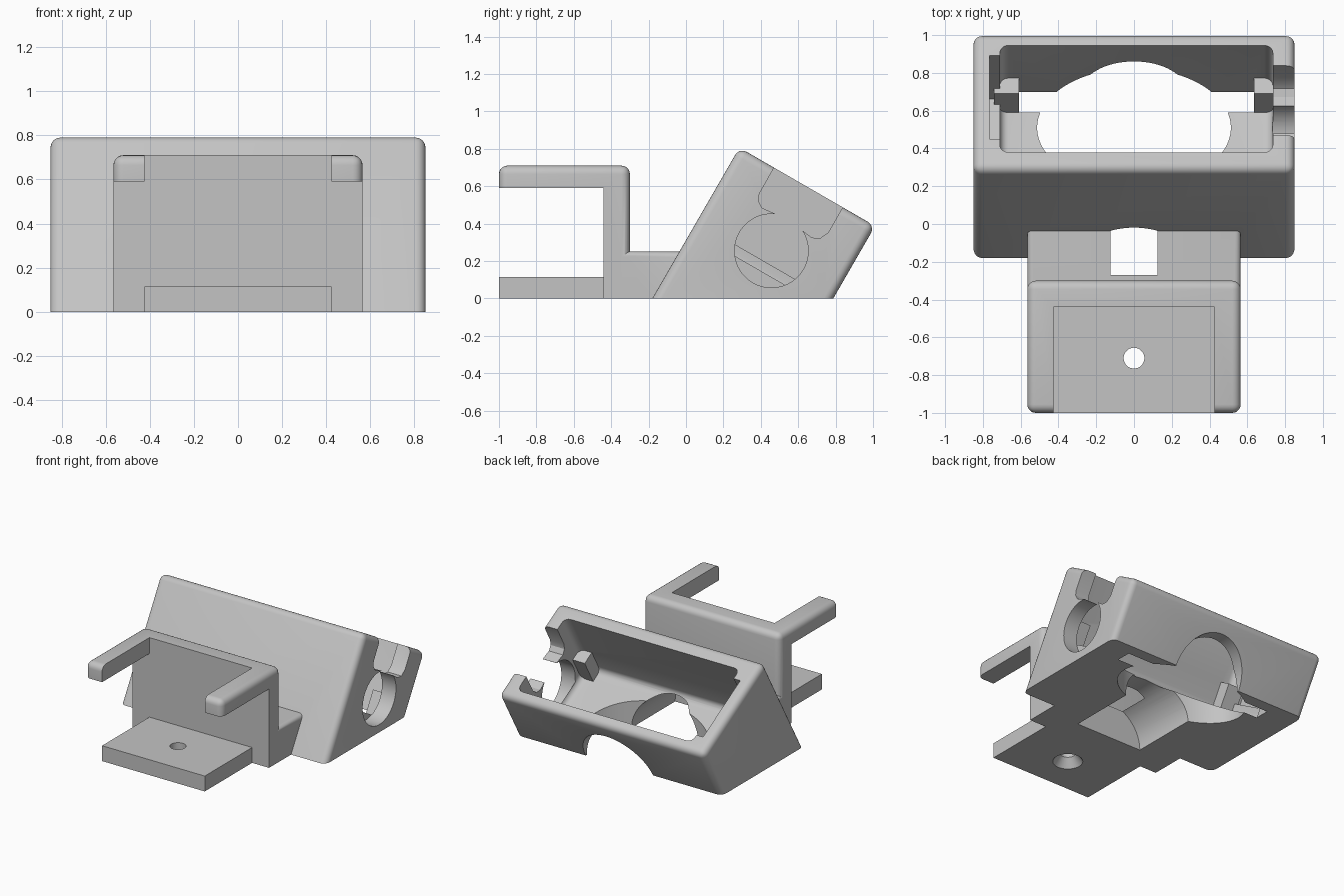
import bpy, bmesh, math
from mathutils import Matrix, Vector

if "Cube" in bpy.data.objects:
    bpy.data.objects.remove(bpy.data.objects["Cube"], do_unlink=True)

TILT = Matrix.Rotation(math.radians(-30), 4, 'X')
FLAT = Matrix.Identity(4)

grey = bpy.data.materials.new("light_grey")
grey.use_nodes = True
grey.diffuse_color = (0.55, 0.55, 0.55, 1)
grey.node_tree.nodes["Principled BSDF"].inputs["Base Color"].default_value = grey.diffuse_color


def finish(name, bm, matrix):
    bmesh.ops.transform(bm, matrix=matrix, verts=bm.verts)
    bmesh.ops.recalc_face_normals(bm, faces=bm.faces)
    mesh = bpy.data.meshes.new(name)
    bm.to_mesh(mesh)
    bm.free()
    mesh.materials.append(grey)
    obj = bpy.data.objects.new(name, mesh)
    bpy.context.scene.collection.objects.link(obj)
    return obj


def box(name, xs, ys, zs, matrix=FLAT, radius=0):
    bm = bmesh.new()
    bmesh.ops.create_cube(bm, size=1)
    for v in bm.verts:
        v.co = Vector([(a + b) / 2 + c * (b - a) for c, (a, b) in zip(v.co, (xs, ys, zs))])
    if radius:
        bmesh.ops.bevel(bm, geom=bm.edges[:], offset=radius, segments=5,
                        profile=0.5, affect='EDGES')
    return finish(name, bm, matrix)


def cylinder(name, r1, r2, depth, matrix, segments=64):
    bm = bmesh.new()
    bmesh.ops.create_cone(bm, cap_ends=True, segments=segments, radius1=r1, radius2=r2, depth=depth)
    return finish(name, bm, matrix)


def side_prism(name, points, x0, x1, matrix):
    bm = bmesh.new()
    face = bm.faces.new([bm.verts.new((x0, u, n)) for u, n in points])
    geom = bmesh.ops.extrude_face_region(bm, geom=[face])["geom"]
    bmesh.ops.translate(bm, vec=(x1 - x0, 0, 0),
                        verts=[g for g in geom if isinstance(g, bmesh.types.BMVert)])
    return finish(name, bm, matrix)


def combine(target, other, operation):
    mod = target.modifiers.new(operation.lower(), 'BOOLEAN')
    mod.operation, mod.object, mod.solver = operation, other, 'EXACT'
    bpy.context.view_layer.objects.active = target
    bpy.ops.object.modifier_apply(modifier=mod.name)
    bpy.data.objects.remove(other, do_unlink=True)


def cut(target, *cutters):
    for c in cutters:
        combine(target, c, 'DIFFERENCE')


def add(target, *parts):
    for p in parts:
        combine(target, p, 'UNION')


# Tilted housing with its open tray
holder = box("tilted_holder", (-0.85, 0.85), (-0.156, 0.682), (-0.8, 0.841), TILT, 0.045)
cut(holder,
    box("tray", (-0.71, 0.735), (-0.047, 0.606), (0.295, 1.2), TILT, 0.045),
    box("side_pocket", (-0.765, -0.6), (0.035, 0.543), (0.381, 1.2), TILT))

# Corner posts inside the tray
for xs in ((-0.74, -0.61), (0.635, 0.76)):
    for ys in ((-0.08, 0.05), (0.511, 0.64)):
        add(holder, box("corner_post", xs, ys, (0.2, 0.495), TILT))

# Snap-in notch and round port through the left wall
notch = [(0.057, 0.95), (0.06, 0.68), (0.075, 0.645), (0.11, 0.622), (0.19, 0.631),
         (0.22, 0.5), (0.32, 0.5), (0.36, 0.625), (0.42, 0.618), (0.46, 0.637),
         (0.482, 0.685), (0.482, 0.95)]
cut(holder,
    side_prism("notch", notch, 0.733, 1, TILT),
    cylinder("port", 0.197, 0.197, 0.267,
             TILT @ Matrix.Translation((0.8665, 0.268, 0.449)) @ Matrix.Rotation(math.pi / 2, 4, 'Y')))

# Clamp: back plate with two arms, tongue and connecting foot
clamp = box("clamp", (-0.565, 0.565), (-1, -0.3), (-0.3, 0.71), FLAT, 0.045)
cut(clamp,
    box("arm_gap", (-0.425, 0.425), (-1.2, -0.44), (-0.5, 1)),
    box("jaw_gap", (-1, 1), (-1.2, -0.44), (-0.5, 0.59)))
add(clamp,
    box("tongue", (-0.425, 0.425), (-1, -0.38), (-0.2, 0.115)),
    box("foot", (-0.565, 0.565), (-0.38, 0.02), (-0.25, 0.25), FLAT, 0.03))
add(holder, clamp)

# Oval opening in the floor, cable channel, screw hole, flat underside
cut(holder,
    cylinder("oval_opening", 1, 1, 1,
             Matrix.Translation((0, 0.51, -0.2)) @ Matrix.Diagonal((0.513, 0.315, 1, 1)), 96),
    cylinder("cable_channel", 0.279, 0.279, 1.6,
             Matrix.Translation((0, 0.53, 0)) @ Matrix.Rotation(math.pi / 2, 4, 'X')),
    cylinder("screw_hole", 0.055, 0.055, 1, Matrix.Translation((0, -0.71, 0)), 32),
    cylinder("countersink", 0.13, 0.055, 0.1, Matrix.Translation((0, -0.71, 0.015)), 32),
    box("underside", (-2, 2), (-2, 2), (-2, 0)))

# Smooth the rounded edges only
bpy.ops.object.select_all(action='DESELECT')
holder.select_set(True)
bpy.context.view_layer.objects.active = holder
bpy.ops.object.shade_smooth_by_angle(angle=math.radians(30))
